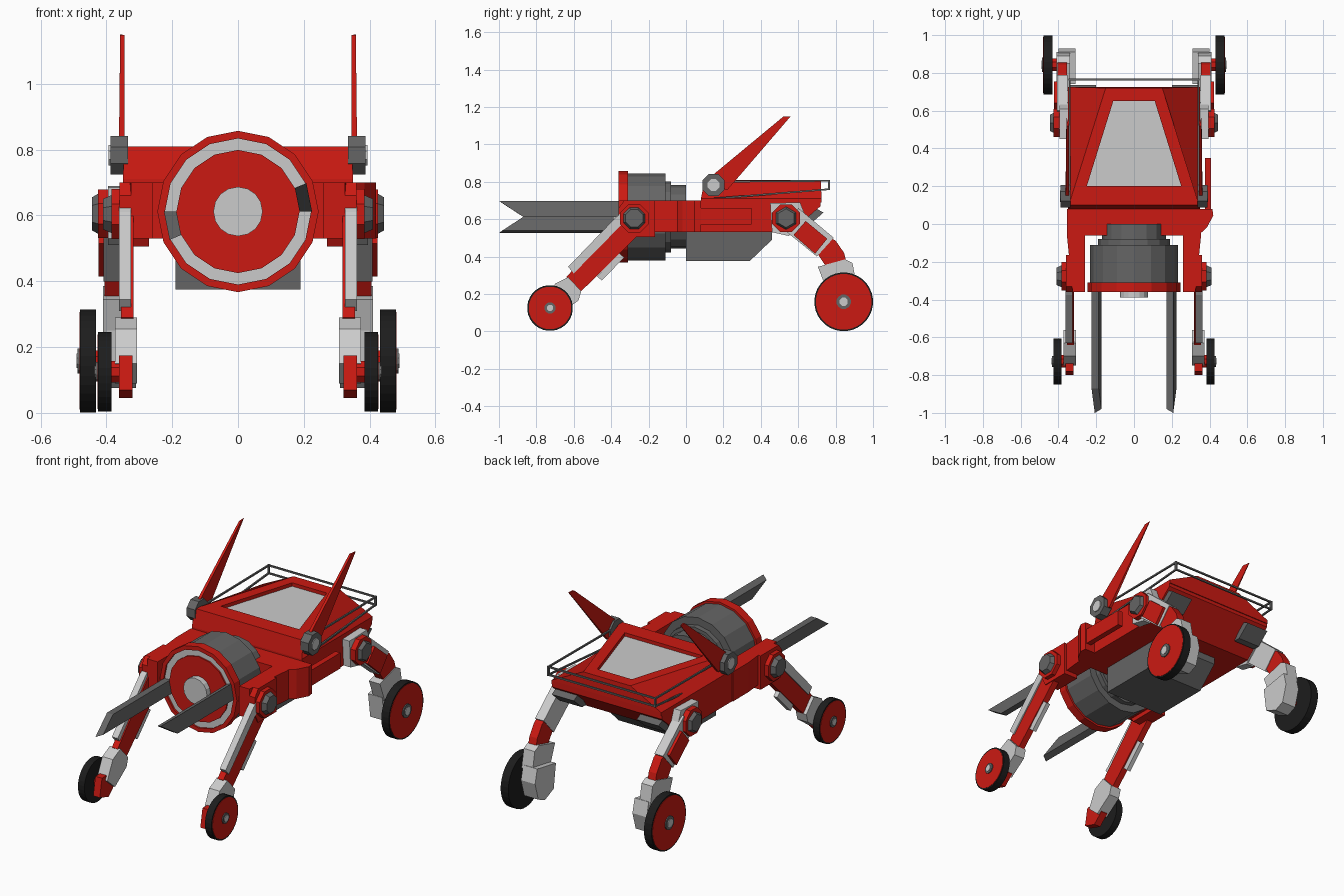
import bpy, bmesh, math
from mathutils import Vector, Matrix

if "Cube" in bpy.data.objects:
    bpy.data.objects.remove(bpy.data.objects["Cube"])


def mat(name, c):
    m = bpy.data.materials.new(name)
    m.diffuse_color = (*c, 1)
    m.use_nodes = True
    m.node_tree.nodes["Principled BSDF"].inputs["Base Color"].default_value = m.diffuse_color
    return m


RED = mat("red paint", (0.6, 0.01, 0.006))
BLACK = mat("black rubber", (0.012, 0.012, 0.012))
DARK = mat("dark metal", (0.13, 0.13, 0.13))
PALE = None  # plain grey needs no material


def finish(name, bm, m, mirror):
    bmesh.ops.recalc_face_normals(bm, faces=bm.faces)
    me = bpy.data.meshes.new(name)
    bm.to_mesh(me)
    bm.free()
    ob = bpy.data.objects.new(name, me)
    bpy.context.collection.objects.link(ob)
    if m:
        me.materials.append(m)
    if mirror:
        ob.modifiers.new("mirror", 'MIRROR').use_mirror_merge = False
    return ob


def loft(name, rings, m=None, mirror=True):
    """Skin a list of equal-length point rings and cap both ends."""
    bm = bmesh.new()
    vs = [[bm.verts.new(p) for p in r] for r in rings]
    n = len(rings[0])
    for a, b in zip(vs, vs[1:]):
        for i in range(n):
            bm.faces.new((a[i], a[(i + 1) % n], b[(i + 1) % n], b[i]))
    bm.faces.new(vs[0])
    bm.faces.new(vs[-1])
    return finish(name, bm, m, mirror)


def side(name, yz, x0, x1, m=None, mirror=True):
    """Side profile extruded from x0 to x1."""
    return loft(name, [[(x, y, z) for y, z in yz] for x in (x0, x1)], m, mirror)


def plan(name, xy, z0, z1, m=None, mirror=True):
    """Plan outline extruded from z0 to z1."""
    return loft(name, [[(x, y, z) for x, y in xy] for z in (z0, z1)], m, mirror)


def disc_x(name, y, z, r, x0, x1, n, m=None, r2=None):
    """Axle-direction cylinder or cone frustum, mirrored."""
    def ring(x, q):
        return [(x, y + q * math.cos(2 * math.pi * (i + .5) / n),
                 z + q * math.sin(2 * math.pi * (i + .5) / n)) for i in range(n)]
    return loft(name, [ring(x0, r), ring(x1, r2 or r)], m)


def drum(name, steps, m=None, n=16):
    """Stack of (y, radius) rings around the front engine axis."""
    return loft(name, [[(r * math.cos(2 * math.pi * i / n), y,
                         0.612 + r * math.sin(2 * math.pi * i / n))
                        for i in range(n)] for y, r in steps], m, False)


def bar(name, a, b, t=0.009, m=DARK, mirror=True):
    a, b = Vector(a), Vector(b)
    d = b - a
    bm = bmesh.new()
    bmesh.ops.create_cube(bm, size=1, matrix=Matrix.Translation((a + b) / 2)
                          @ d.to_track_quat('Z', 'Y').to_matrix().to_4x4()
                          @ Matrix.Diagonal((t, t, d.length + t, 1)))
    return finish(name, bm, m, mirror)


# Hull with sloped tail, front arms and shoulders
side("hull", [(-.06, .53), (.56, .53), (.72, .67), (.72, .70), (-.06, .70)],
     -.35, .35, RED, False)
plan("front_arm", [(.26, -.36), (.325, -.36), (.355, -.06), (.355, .08), (.26, .08)],
     .53, .70, RED)
side("shoulder", [(-.36, .56), (-.33, .505), (-.165, .505), (-.165, .70), (-.33, .70), (-.36, .66)],
     .27, .36, RED)
side("belly_box", [(0, .375), (.34, .375), (.46, .49), (.46, .535), (0, .535)],
     -.19, .19, DARK, False)
side("tail_vent", [(.62, .57), (.66, .57), (.735, .635), (.69, .66)], .2, .34, DARK)

# Right-hand side fairing
plan("side_fairing", [(.34, -.06), (.385, -.02), (.42, .045), (.415, .08), (.34, .08)],
     .53, .70, RED, False)
side("side_panel", [(.07, .57), (.35, .57), (.35, .66), (.07, .66)], .375, .407, RED, False)

# Upper deck with recessed window
def trap(f, yf, b, yb, z):
    return [(-f, yf, z), (f, yf, z), (b, yb, z), (-b, yb, z)]

loft("deck", [trap(.35, .08, .35, .725, .69), trap(.35, .08, .35, .725, .71),
              trap(.345, .10, .15, .72, .81), trap(.25, .20, .11, .65, .81),
              trap(.25, .20, .11, .65, .785)], RED, False)
loft("window", [trap(.25, .20, .11, .65, z) for z in (.78, .79)], PALE, False)

# Rails around the deck
bar("upper_side_rail", (.34, .12, .80), (.34, .765, .805))
bar("lower_side_rail", (.34, .09, .705), (.34, .765, .76))
bar("rail_post", (.34, .765, .76), (.34, .765, .805), .011)
for z in (.76, .805):
    bar("rear_rail", (-.34, .765, z), (.34, .765, z), mirror=False)

# Front engine drum
drum("drum_casing", [(0, .17), (-.08, .17), (-.08, .19), (-.11, .19), (-.11, .233), (-.315, .233)], DARK)
drum("drum_rim", [(-.31, .245), (-.36, .245), (-.36, .222), (-.345, .222)], RED)
drum("drum_ring", [(-.34, .224), (-.35, .222), (-.35, .18)], PALE)
drum("drum_plate", [(-.34, .187), (-.358, .187)], RED)
drum("drum_hub", [(-.35, .075), (-.39, .075)], PALE)

# Fork blades: opposite ring segments with slanted tips
for s in (1, -1):
    c, d = math.cos(math.pi / 8), math.sin(math.pi / 8)
    seg = [(.187, 0), (.225, 0), (.225 * c, .225 * d), (.187 * c, .187 * d)]
    loft("fork_blade", [[(s * x, y, .612 + s * z) for (x, z), y in zip(seg, ys)]
                        for ys in ([-.34] * 4, [-.87, -.87, -1, -.98])], DARK, False)

# Raised fins on pivots
loft("fin", [[(.345, .10, .80), (.345, .52, 1.148), (.345 + .01, .56, 1.15), (.345, .22, .755)],
             [(.362, .10, .80), (.358, .52, 1.148), (.358, .56, 1.15), (.362, .22, .755)]], RED)
disc_x("fin_pivot", .147, .783, .064, .335, .388, 8, DARK)
disc_x("fin_pivot_cap", .147, .783, .034, .38, .393, 8)

# Front legs
side("front_leg", [(-.34, .62), (-.64, .29), (-.565, .21), (-.23, .54), (-.24, .66), (-.30, .67)],
     .318, .355, RED)
side("front_leg_plate", [(-.35, .63), (-.375, .61), (-.63, .345), (-.60, .31), (-.33, .585)],
     .325, .362)
side("front_leg_strip", [(-.476, .294), (-.45, .272), (-.33, .395), (-.36, .42)], .325, .35)
side("front_foot", [(-.70, .255), (-.63, .29), (-.56, .215), (-.575, .165), (-.68, .09), (-.75, .15)],
     .307, .374)
side("front_foot_tip", [(-.78, .175), (-.68, .175), (-.66, .10), (-.72, .045), (-.80, .07)],
     .32, .362, RED)
disc_x("front_pivot_disc", -.277, .604, .082, .35, .385, 8, RED)
disc_x("front_pivot_cap", -.277, .604, .062, .385, .41, 8, DARK, .05)

# Rear legs
side("rear_hip", [(.45, .685), (.61, .69), (.645, .60), (.55, .51), (.46, .53)], .345, .395)
side("rear_thigh", [(.60, .66), (.79, .50), (.70, .40), (.54, .53)], .352, .408)
side("thigh_panel", [(.64, .59), (.755, .495), (.69, .415), (.575, .515)], .40, .424, RED)
side("rear_knee", [(.75, .51), (.80, .485), (.845, .42), (.86, .36), (.76, .33), (.70, .42)],
     .355, .405, RED)
side("rear_shin", [(.705, .345), (.85, .385), (.89, .365), (.91, .26), (.75, .23)],
     .34, .41)
side("rear_ankle", [(.74, .25), (.91, .28), (.93, .20), (.90, .10), (.84, .075), (.76, .11)],
     .31, .40)
disc_x("rear_pivot_disc", .535, .605, .08, .385, .425, 8, RED)
disc_x("rear_pivot_cap", .535, .605, .064, .42, .444, 6, DARK, .05)

# Wheels: tyre, coloured outer face, hub and axle
for pre, y, z, r, x0, x1 in (("front", -.727, .125, .122, .384, .427),
                             ("rear", .843, .158, .157, .432, .482)):
    disc_x(pre + "_tyre", y, z, r, x0, x1 - .002, 32, BLACK)
    disc_x(pre + "_wheel_face", y, z, r - .008, x1 - .01, x1, 32, RED)
    disc_x(pre + "_hub", y, z, r * .25, x1 - .01, x1 + .006, 12, DARK)
    disc_x(pre + "_hub_cap", y, z, r * .15, x1, x1 + .009, 8)
    disc_x(pre + "_axle", y, z, .035, x0 - .06, x0 + .01, 8, RED)
